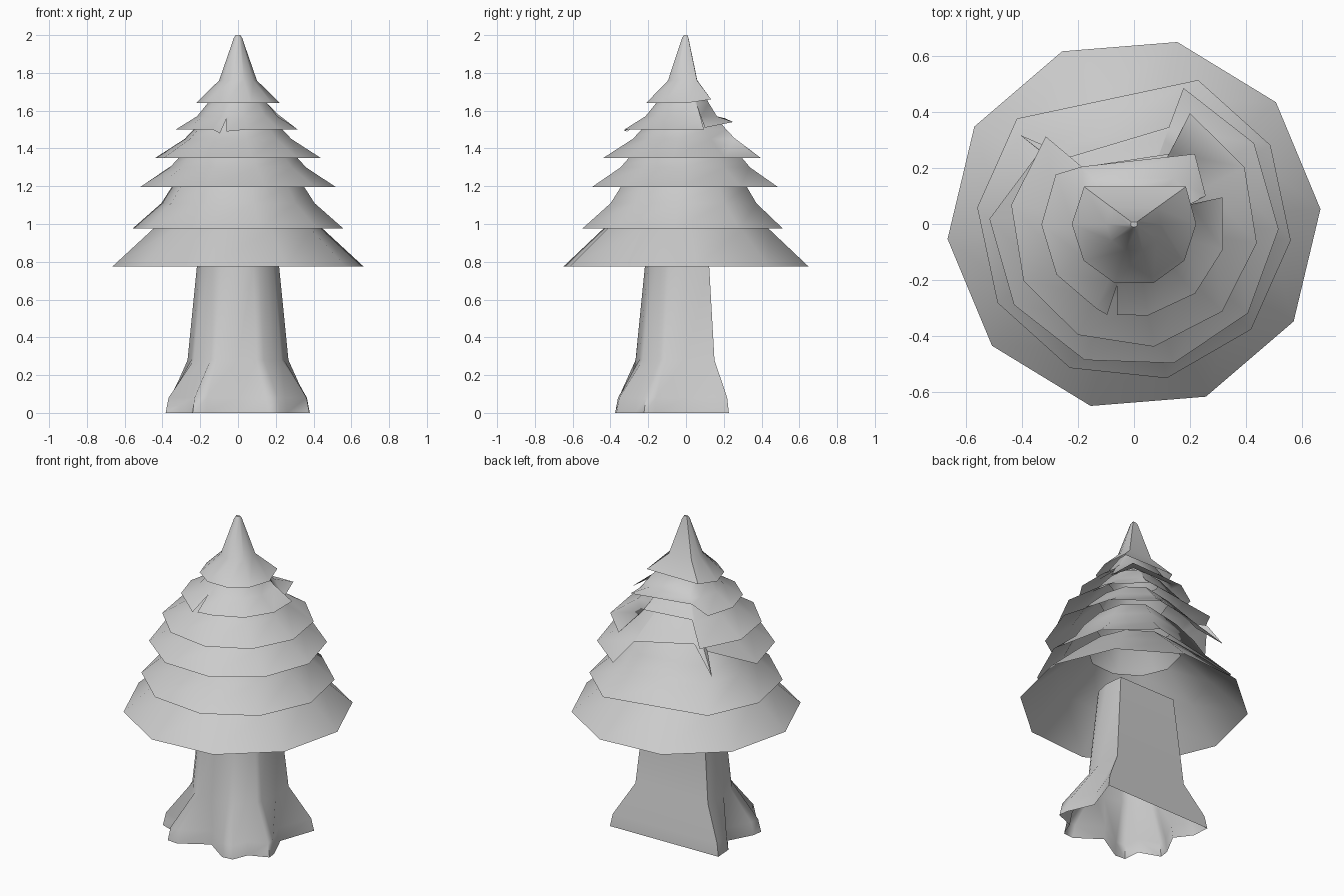
import bpy, bmesh, math

if "Cube" in bpy.data.objects:
    bpy.data.objects.remove(bpy.data.objects["Cube"])

bark_grey = bpy.data.materials.new("plain grey")
bark_grey.diffuse_color = (0.6, 0.6, 0.6, 1)
bark_grey.use_nodes = True
bark_grey.node_tree.nodes["Principled BSDF"].inputs["Base Color"].default_value = bark_grey.diffuse_color


def loft(name, rings, cap_top=False, smooth=50):
    """Skin a list of equal-length rings, bottom to top."""
    bm = bmesh.new()
    rows = [[bm.verts.new(p) for p in ring] for ring in rings]
    n = len(rows[0])
    for lower, upper in zip(rows, rows[1:]):
        for i in range(n):
            j = (i + 1) % n
            bm.faces.new((lower[i], lower[j], upper[j], upper[i]))
    if cap_top:
        bm.faces.new(rows[-1])
    mesh = bpy.data.meshes.new(name)
    bm.to_mesh(mesh)
    bm.free()
    mesh.materials.append(bark_grey)
    obj = bpy.data.objects.new(name, mesh)
    bpy.context.collection.objects.link(obj)
    bpy.ops.object.select_all(action='DESELECT')
    obj.select_set(True)
    bpy.context.view_layer.objects.active = obj
    bpy.ops.object.shade_smooth_by_angle(angle=math.radians(smooth))
    return obj


def polar(r, a, z):
    return (r * math.cos(a), r * math.sin(a), z)


def tier(name, rim, upper, sides, phase, missing=(), torn=(), cap=False):
    """Skirt of branches: regular rim, minus missing corners, plus torn points."""
    r0, z0 = rim
    pts = []
    for i in range(sides):
        if i not in missing:
            a = math.radians(phase) + math.tau * i / sides
            pts.append((a % math.tau, r0, z0))
    for x, y, z in torn:
        pts.append((math.atan2(y, x) % math.tau, math.hypot(x, y), z))
    pts.sort()
    rings = [[polar(r, a, z) for a, r, z in pts]]
    limit = [(r, z) for a, r, z in pts]
    for r1, z1 in upper:
        # torn points never flare outwards going up
        limit = [(min(r1, r * 0.97), max(z1, z + 0.01)) for r, z in limit]
        rings.append([polar(r, p[0], z) for p, (r, z) in zip(pts, limit)])
    loft(name, rings, cap)


# Branch tiers, bottom to top, with ragged patches at the back
tier("branch_tier_1", (0.667, 0.775), [(0.455, 0.97), (0.27, 1.13)], 10, 4.6)
tier("branch_tier_2", (0.562, 0.975), [(0.408, 1.11), (0.35, 1.2), (0.24, 1.32)],
     10, -6, missing=(3,))
tier("branch_tier_3", (0.516, 1.197), [(0.36, 1.30), (0.315, 1.35), (0.2, 1.46)],
     10, -2, missing=(3,),
     torn=[(0.124, 0.345, 1.295), (-0.228, 0.24, 1.33), (-0.335, 0.26, 1.32)])
tier("branch_tier_4", (0.443, 1.35), [(0.286, 1.45), (0.238, 1.5), (0.15, 1.6)],
     10, -8.8, missing=(3,),
     torn=[(0.125, 0.25, 1.46), (-0.185, 0.203, 1.46)])
tier("branch_tier_5", (0.33, 1.5), [(0.217, 1.57), (0.16, 1.64), (0.09, 1.74)],
     11, 16.8, missing=(1, 2, 3),
     torn=[(0.2, 0.07, 1.59), (0.256, 0.10, 1.51), (0.217, 0.25, 1.54),
           (-0.185, 0.205, 1.56), (-0.06, -0.324, 1.49),
           (-0.06, -0.217, 1.56), (-0.096, -0.324, 1.48)])
tier("tree_tip", (0.222, 1.64), [(0.1, 1.76), (0.022, 1.985), (0.012, 2.0)],
     10, 0, missing=(1, 2, 3, 4), cap=True,
     torn=[(0.185, 0.133, 1.66), (-0.178, 0.133, 1.66)])

# Trunk: scalloped root flare at the base, one flat panel at the back
roots = [(.38, .227), (.30, .0), (.372, -.165), (.378, -.222), (.26, -.27),
         (.22, -.368), (.15, -.375), (0, -.27), (-.17, -.372), (-.24, -.367),
         (-.25, -.26), (-.383, -.212), (-.375, -.15), (-.295, .0),
         (-.37, .1), (-.377, .212)]
angles = [math.atan2(y, x) for x, y in roots]


def trunk_ring(r, z):
    # the two panel corners stand out a little
    last = len(angles) - 1
    return [polar(r * (1.1 if i in (0, last) else 1), a, z)
            for i, a in enumerate(angles)]


rings = [[(x, y, 0) for x, y in roots],
         [(x * 0.96, y * 0.96, 0.08) for x, y in roots],
         trunk_ring(0.267, 0.28),
         trunk_ring(0.217, 0.78),
         trunk_ring(0.211, 0.84)]
loft("trunk", [list(reversed(r)) for r in rings], smooth=70)
